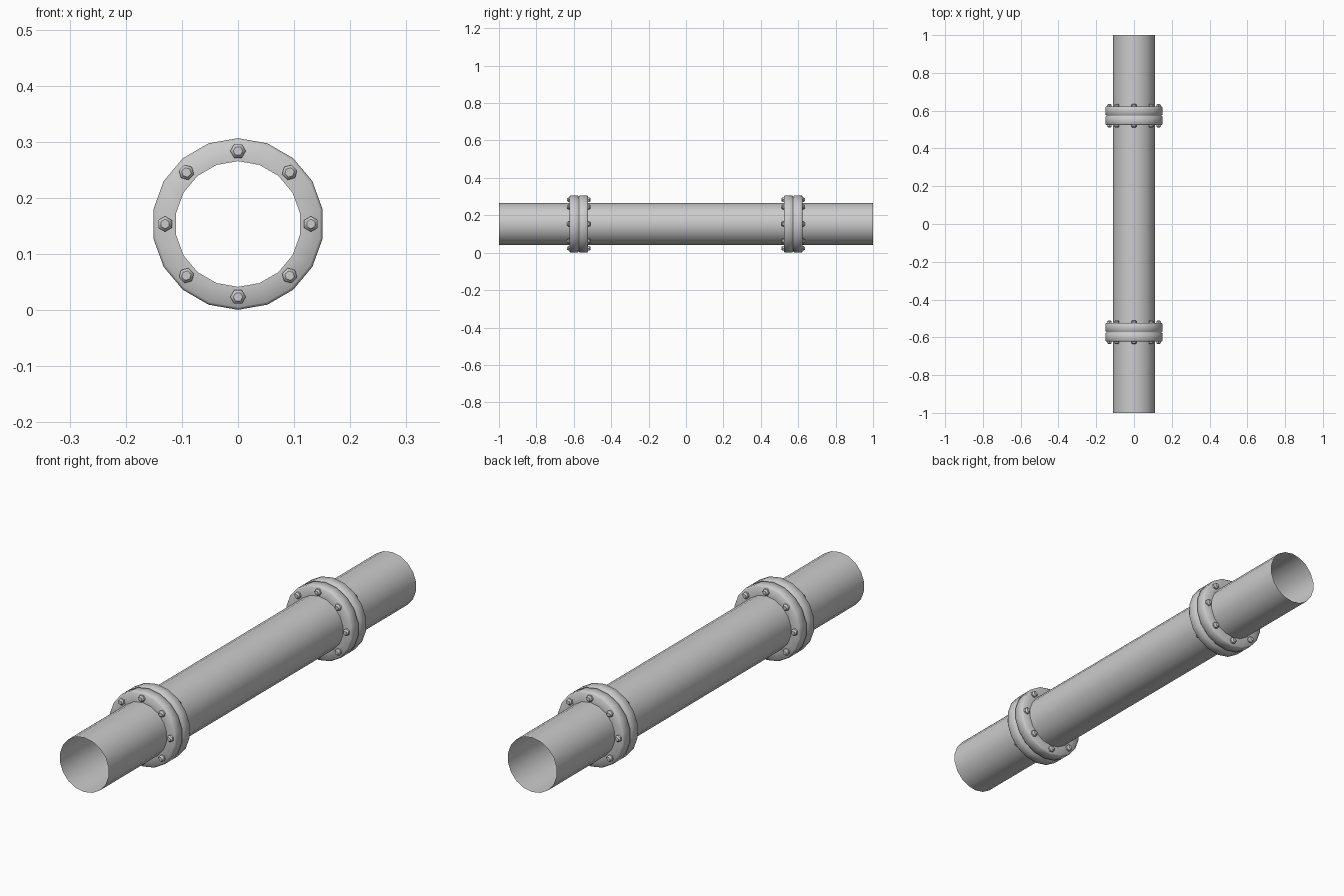
import bpy, bmesh, math
from mathutils import Matrix

if "Cube" in bpy.data.objects:
    bpy.data.objects.remove(bpy.data.objects["Cube"])

SIDES = 18
CENTRE_Z = 0.1535
PIPE_R = 0.112
BOLT_CIRCLE = 0.13


def lathe(name, profile, y=0.0, angle=180):
    """Spin an open (radius, y) profile round the pipe axis."""
    bm = bmesh.new()
    rings = []
    for r, py in profile:
        ring = []
        for i in range(SIDES):
            a = 2 * math.pi * i / SIDES
            ring.append(bm.verts.new((r * math.sin(a), py, r * math.cos(a))))
        rings.append(ring)
    for a, b in zip(rings, rings[1:]):
        for i in range(SIDES):
            j = (i + 1) % SIDES
            bm.faces.new((a[i], b[i], b[j], a[j]))
    return finish(bm, name, y, angle)


def finish(bm, name, y, angle):
    mesh = bpy.data.meshes.new(name)
    bm.to_mesh(mesh)
    bm.free()
    ob = bpy.data.objects.new(name, mesh)
    ob.location = (0, y, CENTRE_Z)
    bpy.context.collection.objects.link(ob)
    bpy.ops.object.select_all(action='DESELECT')
    ob.select_set(True)
    bpy.context.view_layer.objects.active = ob
    bpy.ops.object.shade_smooth_by_angle(angle=math.radians(angle))
    return ob


def bolts(name, y):
    """Ring of eight domed hex heads on both faces of a flange."""
    bm = bmesh.new()
    for side in (-1, 1):
        face_rot = Matrix.Rotation(-side * math.pi / 2, 4, 'X')
        for k in range(8):
            spin = Matrix.Rotation(k * math.pi / 4, 4, 'Y')
            # straight shank of the head, then its chamfered crown
            for d, h, r1, r2 in ((0.050, 0.012, 0.0138, 0.0138),
                                 (0.0595, 0.007, 0.0138, 0.0085)):
                place = Matrix.Translation((0, side * d, BOLT_CIRCLE))
                bmesh.ops.create_cone(bm, cap_ends=True, segments=6,
                                      radius1=r1, radius2=r2, depth=h,
                                      matrix=spin @ place @ face_rot @ Matrix.Rotation(math.pi / 6 * 3, 4, 'Z'))
    return finish(bm, name, y, 50)


# thin open-ended pipe
lathe("pipe", [(PIPE_R, -1), (PIPE_R, 1)])

# flange pair: two rounded discs meeting at a shallow groove
flange = [(PIPE_R, -0.049), (0.148, -0.049), (0.153, -0.044),
          (0.153, -0.006), (0.147, -0.001), (0.147, 0.001),
          (0.153, 0.006), (0.153, 0.044), (0.148, 0.049), (PIPE_R, 0.049)]

for label, y in (("front", -0.573), ("back", 0.573)):
    lathe(label + "_flange", flange, y, 50)
    bolts(label + "_bolts", y)
